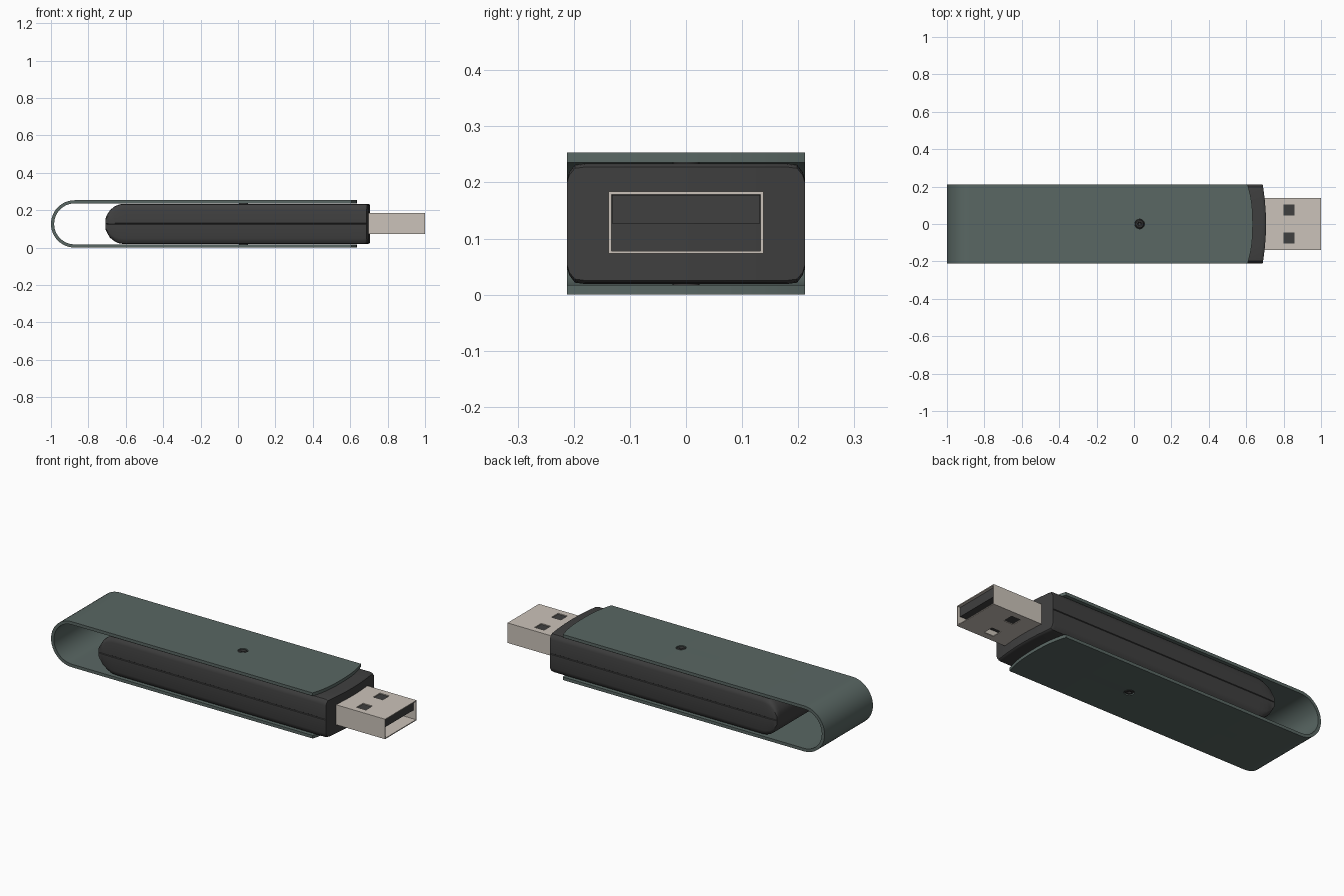
import bpy, bmesh, math

if "Cube" in bpy.data.objects:
    bpy.data.objects.remove(bpy.data.objects["Cube"])

ZC, W = 0.1265, 0.212   # mid height, half width


def material(name, rgb):
    m = bpy.data.materials.new(name)
    m.diffuse_color = (*rgb, 1)
    m.use_nodes = True
    m.node_tree.nodes["Principled BSDF"].inputs["Base Color"].default_value = m.diffuse_color
    return m


TEAL = material("sleeve_teal", (0.10, 0.135, 0.125))
DARK = material("dark_plastic", (0.05, 0.05, 0.05))
METAL = material("warm_metal", (0.60, 0.545, 0.49))


def activate(ob):
    bpy.ops.object.select_all(action='DESELECT')
    ob.select_set(True)
    bpy.context.view_layer.objects.active = ob


def mesh_object(name, verts, faces, mat, fix=True):
    me = bpy.data.meshes.new(name)
    me.from_pydata(verts, [], faces)
    if fix:
        bm = bmesh.new()
        bm.from_mesh(me)
        bmesh.ops.recalc_face_normals(bm, faces=bm.faces)
        bm.to_mesh(me)
        bm.free()
    ob = bpy.data.objects.new(name, me)
    bpy.context.collection.objects.link(ob)
    if mat:
        me.materials.append(mat)
    return ob


def box(name, x, y, z, mat=None):
    v = [(a, b, c) for a in x for b in y for c in z]
    f = [(0, 1, 3, 2), (4, 6, 7, 5), (0, 4, 5, 1), (2, 3, 7, 6), (0, 2, 6, 4), (1, 5, 7, 3)]
    return mesh_object(name, v, f, mat)


def cut(ob, cutter):
    activate(ob)
    m = ob.modifiers.new("cut", 'BOOLEAN')
    m.operation, m.object, m.solver = 'DIFFERENCE', cutter, 'EXACT'
    bpy.ops.object.modifier_apply(modifier=m.name)
    bpy.data.objects.remove(cutter, do_unlink=True)


def smooth(ob, deg=35):
    activate(ob)
    bpy.ops.object.shade_smooth_by_angle(angle=math.radians(deg))


# Folded swivel sleeve: U-shaped path swept across y, bowed open ends
END, R, ARC, NY = 0.635, ZC, 24, 16
path = [(END, 2 * ZC), (0.3, 2 * ZC)]
for i in range(ARC + 1):
    a = math.pi / 2 + math.pi * i / ARC
    path.append((-1 + R + R * math.cos(a), ZC + R * math.sin(a)))
path += [(0.3, 0), (END, 0)]
verts, faces = [], []
for x, z in path:
    for j in range(NY + 1):
        t = 2 * j / NY - 1
        verts.append((x - (0.028 * abs(t) ** 2.5 if x == END else 0), t * W, z))
n = NY + 1
for i in range(len(path) - 1):
    for j in range(NY):
        k = i * n + j
        faces.append((k, k + 1, k + n + 1, k + n))
sleeve = mesh_object("swivel_sleeve", verts, faces, TEAL, fix=False)
activate(sleeve)
s = sleeve.modifiers.new("thickness", 'SOLIDIFY')
s.thickness, s.offset = 0.017, -1
bpy.ops.object.modifier_apply(modifier=s.name)
bpy.ops.mesh.primitive_cylinder_add(vertices=24, radius=0.026, depth=0.6, location=(0.03, 0, ZC))
cut(sleeve, bpy.context.object)
smooth(sleeve)

# Body: chamfered section with a seam groove, lofted along x
quarter = [(0.208, 0.0015), (W, 0.004), (W, 0.078), (0.208, 0.092), (0.198, 0.105),
           (0.18, 0.1075), (0.12, 0.1075), (0.06, 0.1075)]
upper = quarter + [(0, 0.1075)] + [(-y, z) for y, z in reversed(quarter)]
section = upper + [(y, -z) for y, z in reversed(upper)]
stations = [(-0.708, 0.28), (-0.70, 0.45), (-0.685, 0.68), (-0.66, 0.87), (-0.635, 0.97),
            (-0.61, 1), (0.60, 1), (0.69, 1), (0.701, 0.98), (0.706, 0.94)]
verts, faces, n = [], [], len(section)
for x, sz in stations:
    bow = 0.018 if x > 0.65 else 0
    verts += [(x - bow * (y / W) ** 2, y, ZC + z * sz) for y, z in section]
for i in range(len(stations) - 1):
    for j in range(n):
        a, b = i * n + j, i * n + (j + 1) % n
        faces.append((a, b, b + n, a + n))
# end caps as strips between upper and lower halves
h = n // 2
for base in (0, (len(stations) - 1) * n):
    for j in range(h - 1):
        faces.append((base + j, base + j + 1, base + n - 2 - j, base + n - 1 - j))
body = mesh_object("stick_body", verts, faces, DARK)
smooth(body)

# Pivot rivets, top and bottom
for name, sgn in (("pivot_rivet_top", 1), ("pivot_rivet_bottom", -1)):
    prof = [(0.024, 0.100), (0.024, 0.121), (0.019, 0.1255), (0.012, 0.1255), (0.007, 0.119)]
    N = 20
    v = [(0.03 + r * math.cos(2 * math.pi * k / N), r * math.sin(2 * math.pi * k / N), ZC + sgn * z)
         for r, z in prof for k in range(N)]
    f = [(i * N + k, i * N + (k + 1) % N, (i + 1) * N + (k + 1) % N, (i + 1) * N + k)
         for i in range(len(prof) - 1) for k in range(N)]
    f += [tuple(range(N)), tuple(range(4 * N, 5 * N))]
    smooth(mesh_object(name, v, f, DARK))

# Metal connector shell, hollow with square latch windows
shell = box("connector_shell", (0.67, 1.0), (-0.138, 0.138), (0.073, 0.184), METAL)
cut(shell, box("cavity", (0.69, 1.1), (-0.133, 0.133), (0.078, 0.179)))
for sgn in (-1, 1):
    y = sorted((sgn * 0.045, sgn * 0.103))
    cut(shell, box("window", (0.80, 0.858), y, (0, 0.3)))

# Contact tongue in the upper half of the shell
box("contact_tongue", (0.68, 0.985), (-0.132, 0.132), (0.127, 0.178), DARK)
